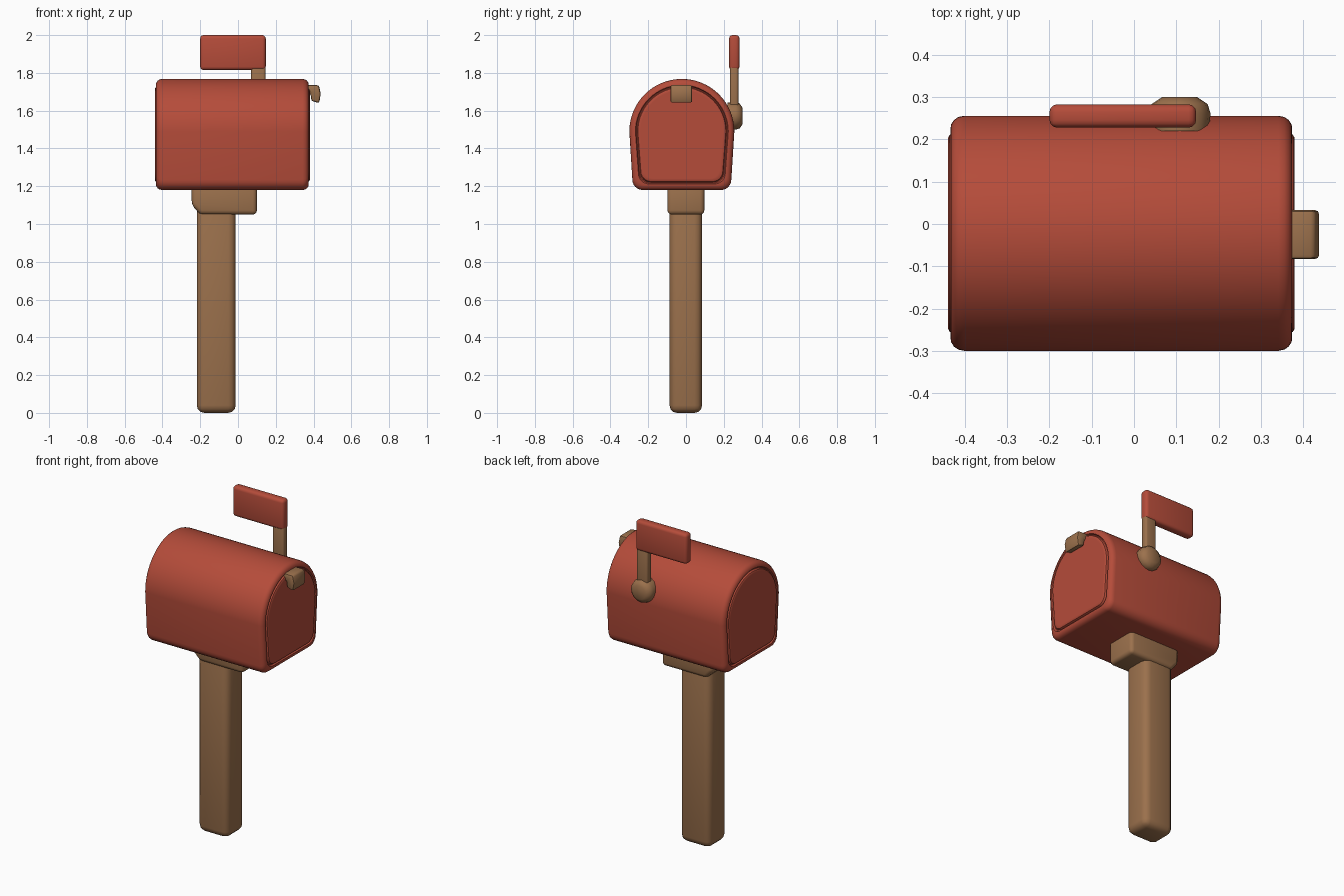
import bpy, bmesh
from math import sin, cos, pi, radians

cube = bpy.data.objects.get("Cube")
if cube:
    bpy.data.objects.remove(cube, do_unlink=True)


def material(name, rgb):
    m = bpy.data.materials.new(name)
    m.use_nodes = True
    m.diffuse_color = (*rgb, 1)
    bsdf = m.node_tree.nodes["Principled BSDF"]
    bsdf.inputs["Base Color"].default_value = (*rgb, 1)
    bsdf.inputs["Roughness"].default_value = 0.7
    return m


RED = material("red paint", (0.46, 0.072, 0.042))
WOOD = material("brown wood", (0.33, 0.165, 0.073))


def finish(bm, name, mat, bevel=0, segments=3, angle=40):
    bmesh.ops.recalc_face_normals(bm, faces=bm.faces)
    me = bpy.data.meshes.new(name)
    bm.to_mesh(me)
    bm.free()
    me.materials.append(mat)
    ob = bpy.data.objects.new(name, me)
    bpy.context.collection.objects.link(ob)
    bpy.ops.object.select_all(action='DESELECT')
    ob.select_set(True)
    bpy.context.view_layer.objects.active = ob
    if bevel:
        mod = ob.modifiers.new("Rounded edges", 'BEVEL')
        mod.width = bevel
        mod.segments = segments
        mod.limit_method = 'ANGLE'
        bpy.ops.object.modifier_apply(modifier=mod.name)
    bpy.ops.object.shade_smooth_by_angle(angle=radians(angle))
    return ob


def prism(name, outline, y0, y1, mat, bevel, segments=3):
    """Extrude an x-z outline from y0 to y1."""
    bm = bmesh.new()
    face = bm.faces.new([bm.verts.new((x, y0, z)) for x, z in outline])
    ext = bmesh.ops.extrude_face_region(bm, geom=[face])
    verts = [v for v in ext["geom"] if isinstance(v, bmesh.types.BMVert)]
    bmesh.ops.translate(bm, verts=verts, vec=(0, y1 - y0, 0))
    return finish(bm, name, mat, bevel, segments)


def box(name, x, y, z, mat, bevel, segments=3):
    outline = [(x[0], z[0]), (x[1], z[0]), (x[1], z[1]), (x[0], z[1])]
    return prism(name, outline, y[0], y[1], mat, bevel, segments)


def arch(d):
    """Mailbox cross-section in y-z, inset by d."""
    yc, zc, r, c = -0.022, 1.49, 0.278 - d, 0.055
    base, foot = 1.18 + d, 0.262 - d
    pts = [(yc + r * cos(pi * i / 32), zc + r * sin(pi * i / 32)) for i in range(33)]
    for side, start in ((-1, pi), (1, 1.5 * pi)):
        for i in range(7):
            a = start + i * pi / 12
            pts.append((yc + side * (foot - c) + c * cos(a), base + c + c * sin(a)))
    return pts


# Mailbox body: rounded rim, narrow groove and raised door panel on both ends
end = [(0, 0.06), (0, 0.052), (0.004, 0.045), (0.015, 0.041), (0.015, 0.037),
       (0.006, 0.032), (0.007, 0.021), (0.014, 0.010), (0.024, 0.003), (0.038, 0)]
stations = [(-0.44 + dx, d) for dx, d in end] + [(0.38 - dx, d) for dx, d in reversed(end)]
bm = bmesh.new()
rings = [[bm.verts.new((x, y, z)) for y, z in arch(d)] for x, d in stations]
n = len(rings[0])
for a, b in zip(rings, rings[1:]):
    for i in range(n):
        j = (i + 1) % n
        bm.faces.new((a[i], a[j], b[j], b[i]))
bm.faces.new(rings[0])
bm.faces.new(rings[-1])
finish(bm, "mailbox_body", RED)

# Post and the bracket under the box
box("post", (-0.218, -0.012), (-0.087, 0.085), (0, 1.12), WOOD, 0.04)
bracket = [(-0.2, 1.05), (0.1, 1.05), (0.1, 1.21), (-0.245, 1.21), (-0.245, 1.1)]
prism("post_bracket", bracket, -0.098, 0.097, WOOD, 0.022)

# Door handle: a hooked tab at the top of the door
hook = [(0.36, 1.69), (0.385, 1.69), (0.388, 1.652), (0.43, 1.64),
        (0.438, 1.69), (0.428, 1.735), (0.36, 1.735)]
prism("door_handle", hook, -0.083, 0.033, WOOD, 0.01, 2)

# Signal flag, its arm and the pivot knob
box("flag", (-0.2, 0.147), (0.228, 0.283), (1.815, 2.0), RED, 0.018)
box("flag_arm", (0.07, 0.145), (0.232, 0.277), (1.56, 1.84), WOOD, 0.012)
bm = bmesh.new()
knob = []
for y, r in ((0.22, 0.07), (0.262, 0.073), (0.284, 0.066), (0.3, 0.042)):
    knob.append([bm.verts.new((0.108 + r * cos(i * pi / 8), y, 1.572 + r * sin(i * pi / 8)))
                 for i in range(16)])
for a, b in zip(knob, knob[1:]):
    for i in range(16):
        j = (i + 1) % 16
        bm.faces.new((a[i], a[j], b[j], b[i]))
bm.faces.new(knob[0])
bm.faces.new(knob[-1])
finish(bm, "flag_pivot", WOOD, angle=50)
